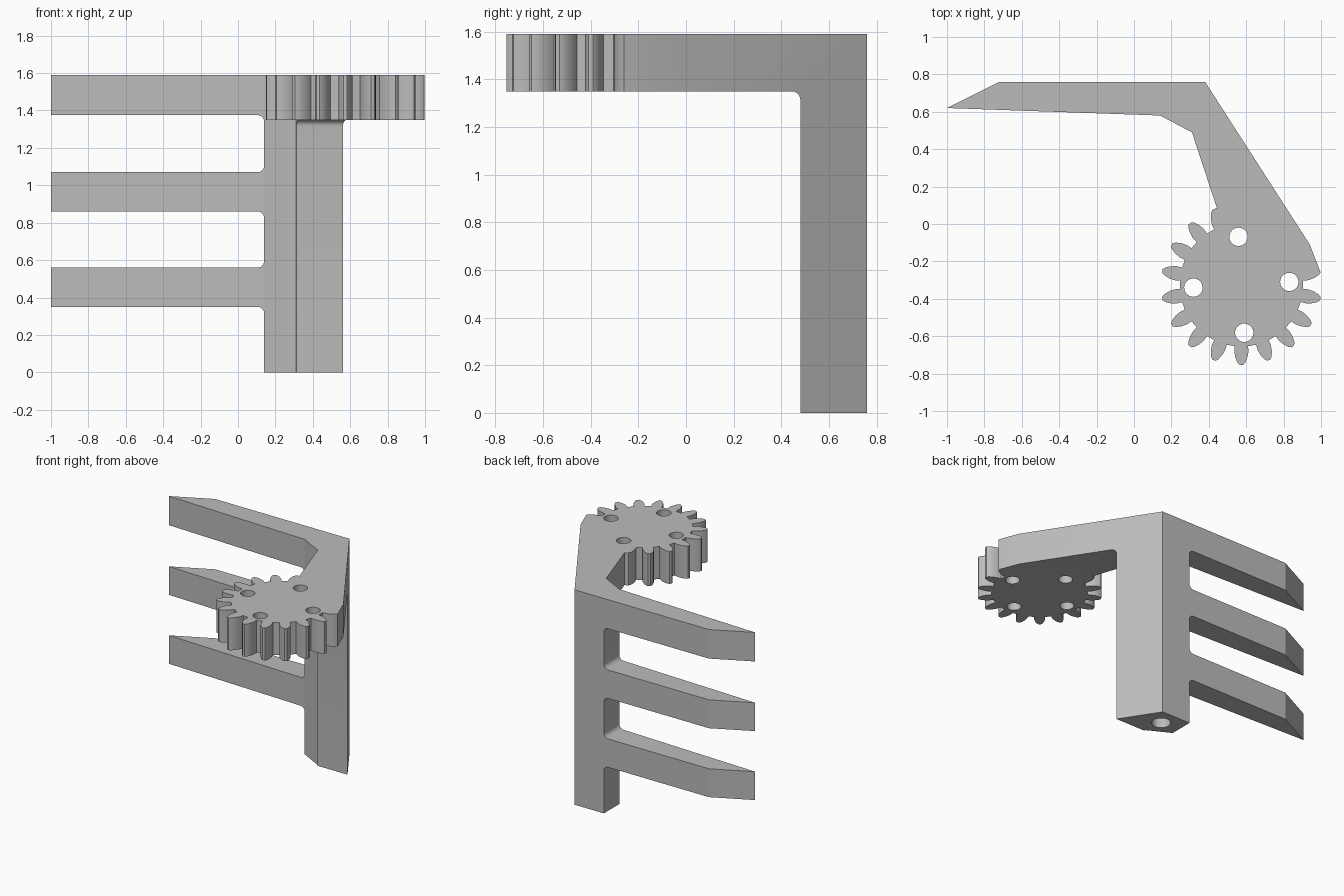
import bpy, bmesh, math
from mathutils import Vector

cube = bpy.data.objects.get("Cube")
if cube:
    bpy.data.objects.remove(cube, do_unlink=True)

TOP = 1.59
GEAR = Vector((0.574, -0.325))

grey = bpy.data.materials.new("plain grey")
grey.use_nodes = True
colour = (0.5, 0.5, 0.5, 1)
grey.diffuse_color = colour
grey.node_tree.nodes["Principled BSDF"].inputs["Base Color"].default_value = colour


def make(name, bm):
    bmesh.ops.recalc_face_normals(bm, faces=bm.faces)
    mesh = bpy.data.meshes.new(name)
    bm.to_mesh(mesh)
    bm.free()
    ob = bpy.data.objects.new(name, mesh)
    bpy.context.collection.objects.link(ob)
    mesh.materials.append(grey)
    return ob


def polar(angle, r):
    return GEAR + r * Vector((math.cos(angle), math.sin(angle)))


def rounded_box(name, lo, hi, axis, radius=0.035):
    """Box whose edges along one axis are rounded."""
    bm = bmesh.new()
    bmesh.ops.create_cube(bm, size=1)
    for v in bm.verts:
        v.co = [l + (c + 0.5) * (h - l) for c, l, h in zip(v.co, lo, hi)]
    edges = [e for e in bm.edges
             if abs((e.verts[0].co - e.verts[1].co).normalized()[axis]) > 0.9]
    bmesh.ops.bevel(bm, geom=edges, offset=radius, segments=6, profile=0.5,
                    affect='EDGES')
    return make(name, bm)


def drill(name, x, y, z0, z1, r):
    bm = bmesh.new()
    bmesh.ops.create_cone(bm, cap_ends=True, segments=32, radius1=r, radius2=r,
                          depth=z1 - z0)
    bmesh.ops.translate(bm, verts=bm.verts, vec=(x, y, (z0 + z1) / 2))
    return make(name, bm)


# Plan outline: finger, inner arm edge, gear teeth, outer arm edge
outline = [(-1, 0.62), (0.14, 0.58), (0.31, 0.49), (0.443, 0.086)]
half_tooth = [(0.036, 0.33), (0.038, 0.36), (0.032, 0.39), (0.021, 0.416), (0.009, 0.429)]
tooth = [(-w, r) for w, r in half_tooth] + [(w, r) for w, r in reversed(half_tooth)]
TEETH = 14
for k in range(TEETH):
    mid = math.radians(110 + 20 * k)
    for w, r in tooth:
        if (k == 0 and w < 0) or (k == TEETH - 1 and w > 0):
            continue
        outline.append(polar(mid + w / r, r))
outline += [(0.94, -0.11), (0.38, 0.76), (-0.72, 0.76)]

# Solid bracket raised from the outline
bm = bmesh.new()
base = bm.faces.new([bm.verts.new((p[0], p[1], 0)) for p in outline])
raised = bmesh.ops.extrude_face_region(bm, geom=[base], use_keep_orig=True)
bmesh.ops.translate(bm, vec=(0, 0, TOP),
                    verts=[v for v in raised["geom"] if isinstance(v, bmesh.types.BMVert)])
bracket = make("geared_finger_bracket", bm)

# Gaps between fingers, and the space under the arm and gear
cutters = [rounded_box("finger_gap", (-1.3, 0.3, z0), (0.14, 1, z1), 1)
           for z0, z1 in ((-0.5, 0.35), (0.56, 0.86), (1.07, 1.375))]
cutters.append(rounded_box("under_arm_gap", (-0.5, -1.2, -0.5), (1.5, 0.48, 1.35), 0))

# Four gear holes and the socket in the foot of the post
for k in range(4):
    p = polar(math.radians(3.4 + 90 * k), 0.257)
    cutters.append(drill("gear_hole", p.x, p.y, 1.2, 1.8, 0.049))
cutters.append(drill("post_socket", 0.29, 0.635, -0.2, 0.4, 0.065))

bpy.context.view_layer.objects.active = bracket
for cutter in cutters:
    cutter.hide_render = True
    mod = bracket.modifiers.new("cut", 'BOOLEAN')
    mod.operation = 'DIFFERENCE'
    mod.solver = 'EXACT'
    mod.object = cutter
    bpy.ops.object.modifier_apply(modifier=mod.name)
    bpy.data.objects.remove(cutter, do_unlink=True)

for ob in bpy.context.selected_objects:
    ob.select_set(False)
bracket.select_set(True)
bpy.ops.object.shade_smooth_by_angle(angle=math.radians(25))
